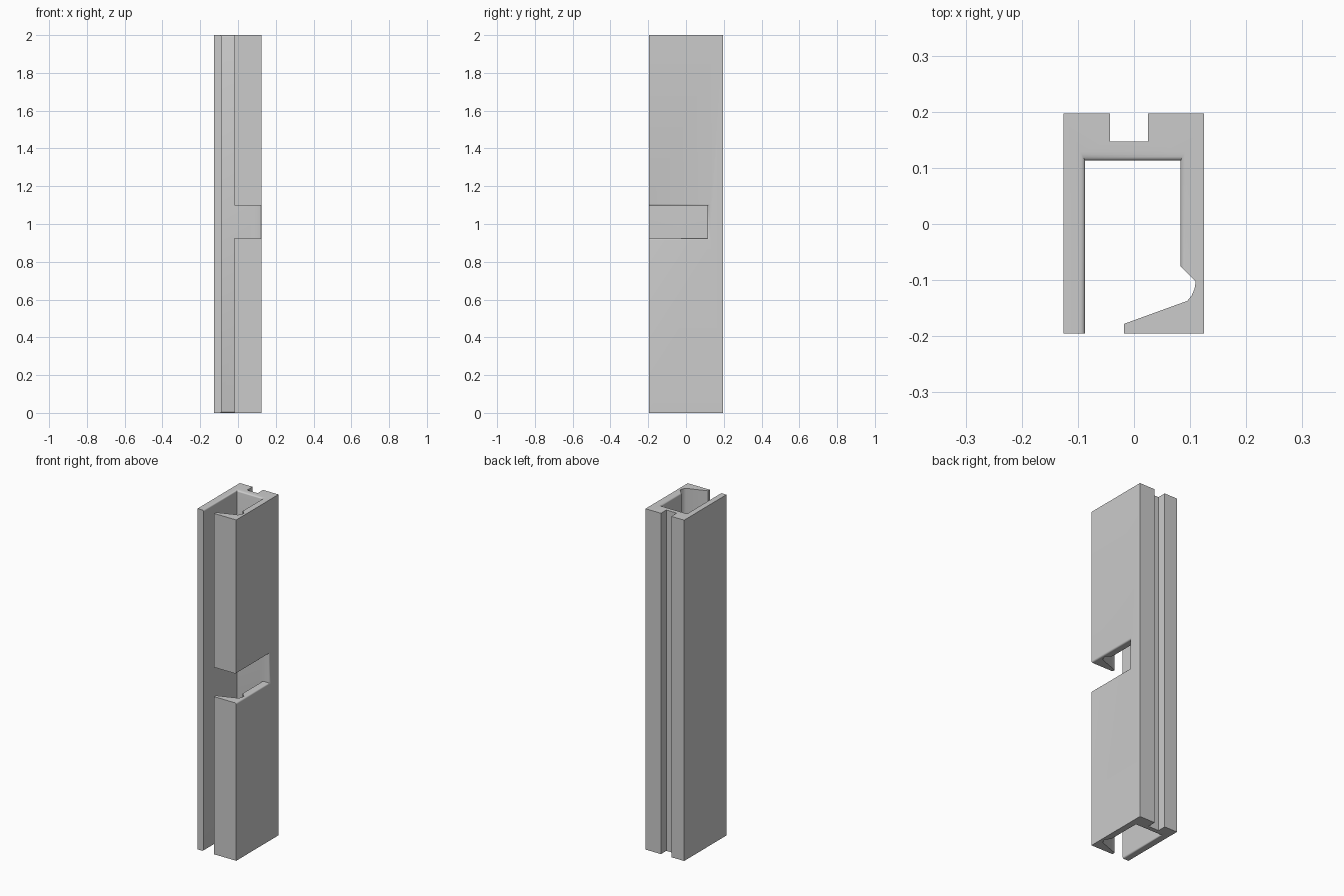
import bpy
import bmesh
from mathutils import Matrix

cube = bpy.data.objects.get("Cube")
if cube:
    bpy.data.objects.remove(cube)

HEIGHT = 2.0
LEFT, RIGHT, BACK, FRONT = -0.126, 0.125, 0.197, -0.195
IN_L, IN_R, IN_B = -0.087, 0.083, 0.113
SLOT_LOW, SLOT_HIGH = 0.925, 1.097
ROUND, STRETCH = 0.009, 1.8

grey = bpy.data.materials.new("grey metal")
grey.use_nodes = True
colour = (0.6, 0.6, 0.6, 1)
grey.diffuse_color = colour
grey.node_tree.nodes["Principled BSDF"].inputs["Base Color"].default_value = colour


def extrude(name, outline, low, high):
    """Make a prism from a plan outline."""
    bm = bmesh.new()
    base = bm.faces.new([bm.verts.new((x, y, low)) for x, y in outline])
    top = bmesh.ops.extrude_face_region(bm, geom=[base])["geom"]
    verts = [v for v in top if isinstance(v, bmesh.types.BMVert)]
    bmesh.ops.translate(bm, verts=verts, vec=(0, 0, high - low))
    bmesh.ops.recalc_face_normals(bm, faces=bm.faces)
    mesh = bpy.data.meshes.new(name)
    bm.to_mesh(mesh)
    bm.free()
    obj = bpy.data.objects.new(name, mesh)
    bpy.context.collection.objects.link(obj)
    return obj


# Channel section: plain wall, grooved back, wall with hooked lip
section = [
    (LEFT, FRONT), (IN_L, FRONT), (IN_L, IN_B), (IN_R, IN_B),
    (IN_R, -0.075), (0.11, -0.102), (0.108, -0.115), (0.103, -0.127), (0.095, -0.137),
    (-0.018, -0.178), (-0.018, FRONT), (RIGHT, FRONT), (RIGHT, BACK),
    (0.025, BACK), (0.025, 0.147), (-0.043, 0.147), (-0.043, BACK), (LEFT, BACK),
]
channel = extrude("channel_profile", section, 0, HEIGHT)
channel.data.materials.append(grey)

# Notch through the hooked wall
cutter = extrude("notch_cutter", [(-0.05, -0.3), (0.2, -0.3), (0.2, IN_B), (-0.05, IN_B)],
                 SLOT_LOW, SLOT_HIGH)
cut = channel.modifiers.new("notch", "BOOLEAN")
cut.operation = "DIFFERENCE"
cut.solver = "EXACT"
cut.object = cutter
bpy.context.view_layer.objects.active = channel
channel.select_set(True)
bpy.ops.object.modifier_apply(modifier="notch")
bpy.data.objects.remove(cutter)


# Rounded inner rims and notch rim
def near(a, b):
    return abs(a - b) < 1e-4


def is_rim(edge):
    p, q = (v.co for v in edge.verts)

    def both(axis, value):
        return near(p[axis], value) and near(q[axis], value)

    if both(2, 0) or both(2, HEIGHT):
        return both(0, IN_L) or both(0, IN_R) or both(1, IN_B)
    if both(0, RIGHT):
        return both(2, SLOT_LOW) or both(2, SLOT_HIGH) or both(1, IN_B)
    return False


bm = bmesh.new()
bm.from_mesh(channel.data)
bmesh.ops.remove_doubles(bm, verts=bm.verts, dist=1e-5)
bmesh.ops.dissolve_limit(bm, angle_limit=0.01, verts=bm.verts, edges=bm.edges)
rims = [e for e in bm.edges if is_rim(e)]
squash = Matrix.Diagonal((1, 1 / STRETCH, 1, 1))
bmesh.ops.transform(bm, matrix=squash, verts=bm.verts)
bmesh.ops.bevel(bm, geom=rims, offset=ROUND, offset_type="OFFSET", segments=5,
                profile=0.5, affect="EDGES", clamp_overlap=True)
bmesh.ops.transform(bm, matrix=squash.inverted(), verts=bm.verts)
bm.to_mesh(channel.data)
bm.free()
bpy.ops.object.shade_smooth_by_angle(angle=0.6)
